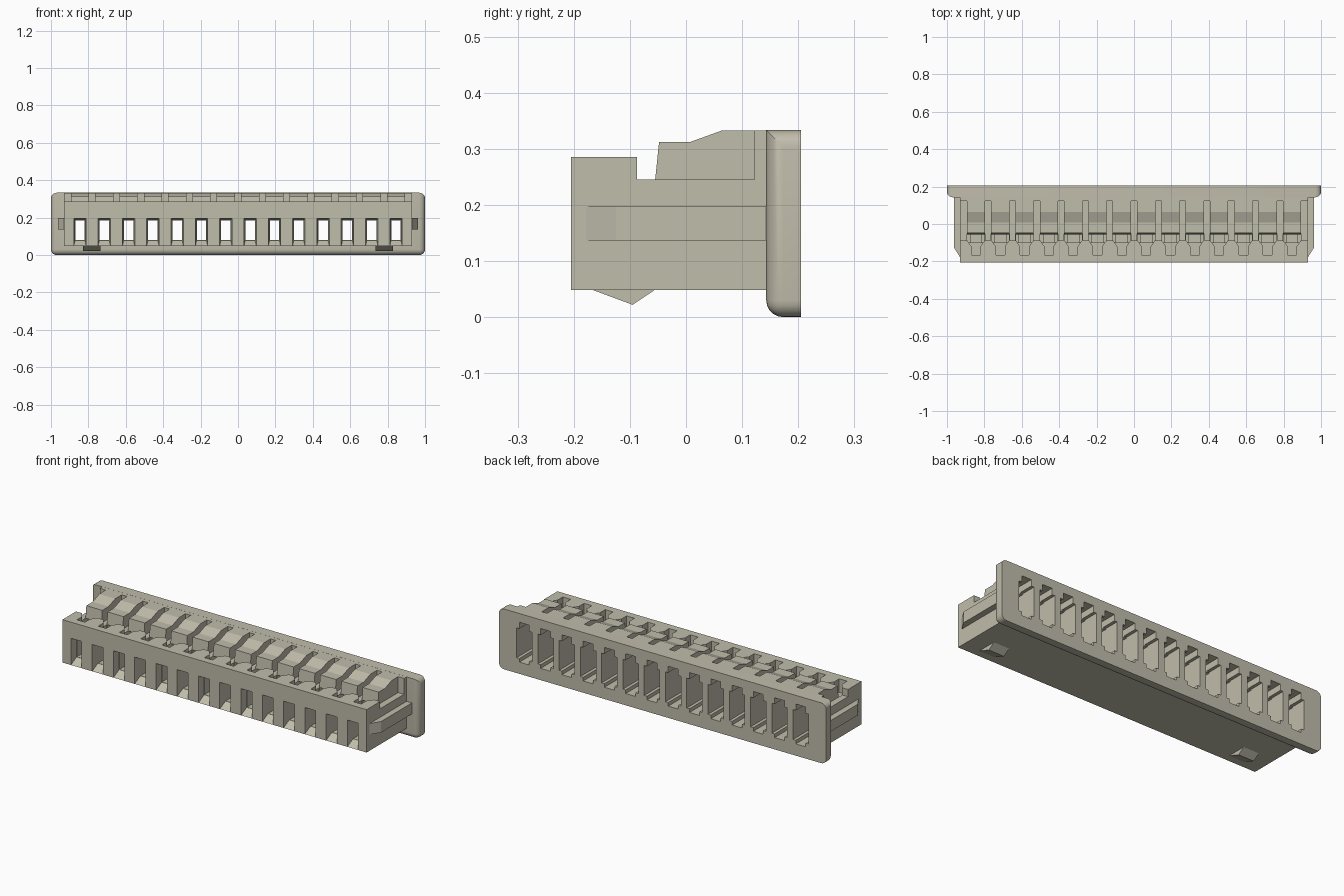
import bpy, bmesh

cube = bpy.data.objects.get("Cube")
if cube:
    bpy.data.objects.remove(cube)

plastic = bpy.data.materials.new("warm_grey_plastic")
plastic.use_nodes = True
colour = (0.53, 0.51, 0.41, 1)
plastic.diffuse_color = colour
plastic.node_tree.nodes["Principled BSDF"].inputs["Base Color"].default_value = colour

PITCH, COUNT = 0.13, 14
CENTRES = [(i - (COUNT - 1) / 2) * PITCH for i in range(COUNT)]


def finish(name, bm):
    bmesh.ops.recalc_face_normals(bm, faces=bm.faces)
    mesh = bpy.data.meshes.new(name)
    bm.to_mesh(mesh)
    bm.free()
    mesh.materials.append(plastic)
    obj = bpy.data.objects.new(name, mesh)
    bpy.context.collection.objects.link(obj)
    return obj


def loft(name, ring_a, ring_b, centres=(0,)):
    """Closed solid between two matching rings, repeated along x."""
    bm = bmesh.new()
    for cx in centres:
        a, b = [[bm.verts.new((x + cx, y, z)) for x, y, z in ring] for ring in (ring_a, ring_b)]
        bm.faces.new(a)
        bm.faces.new(b)
        for i in range(len(a)):
            j = (i + 1) % len(a)
            bm.faces.new((a[i], a[j], b[j], b[i]))
    return finish(name, bm)


def prism(name, axis, points, start, end, centres=(0,)):
    """Extrude a profile along x, y or z."""
    place = {"x": lambda p, t: (t, p[0], p[1]),
             "y": lambda p, t: (p[0], t, p[1]),
             "z": lambda p, t: (p[0], p[1], t)}[axis]
    return loft(name, [place(p, start) for p in points], [place(p, end) for p in points], centres)


def mirrored(half):
    return half + [(-x, v) for x, v in reversed(half)]


def rect(half_width, low, high):
    return mirrored([(half_width, low), (half_width, high)])


def cut(obj, cutters):
    bpy.context.view_layer.objects.active = obj
    for cutter in cutters:
        mod = obj.modifiers.new("cut", "BOOLEAN")
        mod.operation = "DIFFERENCE"
        mod.solver = "EXACT"
        mod.object = cutter
        bpy.ops.object.modifier_apply(modifier=mod.name)


# Main housing with the latch groove across its top
body = prism("housing_body", "x",
             [(-.205, .048), (.143, .048), (.143, .333), (.122, .333),
              (.122, .245), (-.087, .245), (-.087, .285), (-.205, .285)], -.93, .93)

# Row of latch arms
latches = prism("latch_arms", "x",
                [(-.055, .245), (-.048, .312), (.007, .312), (.065, .333), (.122, .333), (.122, .245)],
                -.0487, .0487, CENTRES)

# Rear flange: rounded corners, and rounded front edges except along the top
bm = bmesh.new()
bmesh.ops.create_cube(bm, size=1)
for v in bm.verts:
    v.co = (v.co.x * 2, .174 + v.co.y * .062, .1667 + v.co.z * .3333)
rounded = []
for e in bm.edges:
    p, q = (v.co for v in e.verts)
    along_y = abs(p.y - q.y) > .01
    at_front = max(p.y, q.y) < .15
    at_top = min(p.z, q.z) > .3
    if along_y or (at_front and not at_top):
        rounded.append(e)
bmesh.ops.bevel(bm, geom=rounded, offset=.03, segments=5, profile=.5, affect="EDGES")
flange = finish("rear_flange", bm)

# Cutters: stepped contact cavities, front windows, window mouths, top pockets
cavity = prism("cavity_cutter", "y",
               mirrored([(.03, .065), (.03, .085), (.047, .085), (.047, .25), (.03, .25), (.03, .285)]),
               -.1, .25, CENTRES)
notch_end = prism("window_cutter", "y", rect(.025, .08, .185), -.25, -.05, CENTRES)
mouth = loft("mouth_cutter",
             [(x, -.21, z) for x, z in rect(.034, .044, .197)],
             [(x, -.165, z) for x, z in rect(.026, .079, .187)], CENTRES)
pocket = prism("pocket_cutter", "z",
               mirrored([(.024, -.165), (.024, -.12), (.0485, -.086), (.0485, -.057)]),
               .21, .4, CENTRES)
cut(body, [cavity, notch_end, mouth, pocket])
cut(flange, [cavity])

# The raised cavity roof only hollows the rear half of each latch
relief = prism("relief_cutter", "y", rect(.03, .2, .285), .02, .25, CENTRES)
cut(latches, [relief])
for cutter in (cavity, notch_end, mouth, pocket, relief):
    bpy.data.objects.remove(cutter)

# Side guide ribs with tapered front ends
for side, label in ((1, "left"), (-1, "right")):
    prism(label + "_guide_rib", "z",
          [(side * .925, -.178), (side * .93, -.178), (side * .963, -.125),
           (side * .963, .15), (side * .925, .15)], .137, .198)

# Wedge-shaped locking bumps underneath
for side, label in ((1, "left"), (-1, "right")):
    prism(label + "_locking_bump", "x", [(-.168, .049), (-.095, .022), (-.055, .049)],
          side * .735, side * .83)

# Smooth rounding on the flange only
bpy.ops.object.select_all(action="DESELECT")
flange.select_set(True)
bpy.context.view_layer.objects.active = flange
bpy.ops.object.shade_smooth_by_angle()
